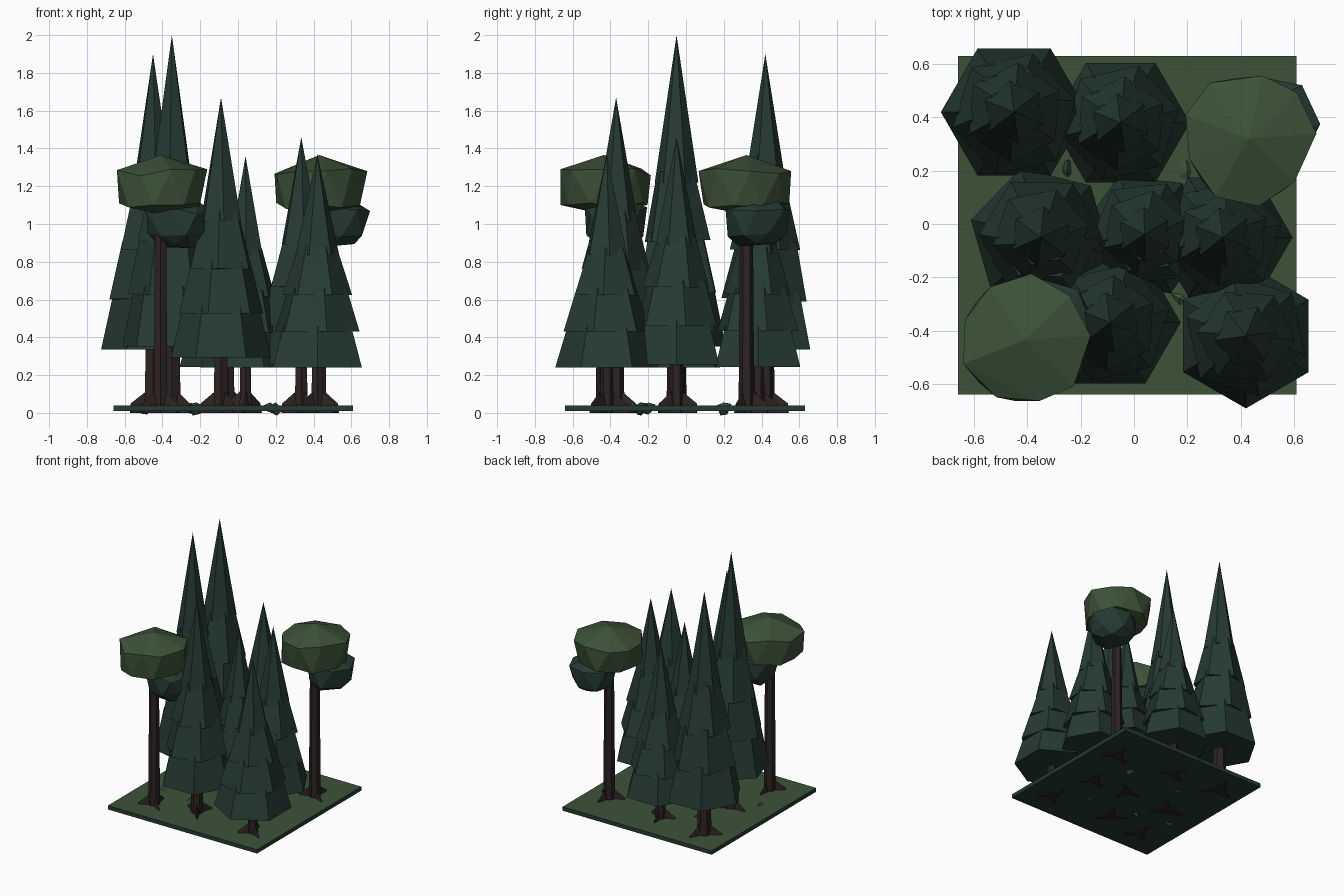
import bpy, bmesh, math, random
from mathutils import Matrix, Vector

random.seed(4)
cube = bpy.data.objects.get("Cube")
if cube:
    bpy.data.objects.remove(cube)


def material(name, colour):
    m = bpy.data.materials.new(name)
    m.use_nodes = True
    m.diffuse_color = (*colour, 1)
    m.node_tree.nodes["Principled BSDF"].inputs["Base Color"].default_value = (*colour, 1)
    return m


BARK = material("dark bark", (0.026, 0.016, 0.016))
PINE = material("dark pine green", (0.019, 0.043, 0.033))
LEAF = material("moss green", (0.045, 0.084, 0.039))


def finish(name, bm, *mats):
    bmesh.ops.recalc_face_normals(bm, faces=bm.faces)
    mesh = bpy.data.meshes.new(name)
    bm.to_mesh(mesh)
    bm.free()
    for m in mats:
        mesh.materials.append(m)
    obj = bpy.data.objects.new(name, mesh)
    bpy.context.collection.objects.link(obj)
    return obj


def frustum(bm, x, y, z0, z1, r0, r1, sides=6, turn=0, tilt=0):
    mat = (Matrix.Translation((x, y, (z0 + z1) / 2))
           @ Matrix.Rotation(tilt, 4, 'X')
           @ Matrix.Rotation(turn, 4, 'Z'))
    bmesh.ops.create_cone(bm, cap_ends=True, segments=sides, radius1=r0,
                          radius2=r1, depth=z1 - z0, matrix=mat)


def trunk(name, x, y, top, r):
    bm = bmesh.new()
    frustum(bm, x, y, 0, top, r, r * 0.8)
    # three root wedges leaning out from the base
    start = random.uniform(0, math.tau)
    for i in range(3):
        a = start + i * math.tau / 3 + random.uniform(-0.3, 0.3)
        out, side = Vector((math.cos(a), math.sin(a), 0)), Vector((-math.sin(a), math.cos(a), 0))
        base = Vector((x, y, 0)) + out * r * 0.6
        tip = base + out * (r * 0.9 + 0.05)
        points = [base + side * r * 0.5, base - side * r * 0.5, base + Vector((0, 0, 0.12)),
                  tip + side * 0.012, tip - side * 0.012, tip + Vector((0, 0, 0.05))]
        bmesh.ops.convex_hull(bm, input=[bm.verts.new(p) for p in points])
    finish(name, bm, BARK)


# ground slab: moss top, dark sides and underside
bm = bmesh.new()
bmesh.ops.create_cube(bm, size=1, matrix=Matrix.Translation((-0.025, -0.005, 0.025))
                      @ Matrix.Diagonal((1.27, 1.27, 0.03, 1)))
bm.normal_update()
for f in bm.faces:
    f.material_index = 1 if f.normal.z > 0.5 else 0
finish("ground", bm, PINE, LEAF)

# conifers: position, height, skirt radius, rotation in degrees
TIERS = [(0.176, 0.335, 1.0, 0.76), (0.315, 0.48, 0.86, 0.6),
         (0.455, 0.64, 0.68, 0.38), (0.61, 1.0, 0.43, 0.0)]
CONIFERS = [
    ("back_right", -0.45, 0.42, 1.90, 0.275, 90),
    ("back_middle", -0.05, 0.38, 1.38, 0.26, 90),
    ("middle_right", -0.35, -0.05, 2.00, 0.27, 76),
    ("centre", 0.04, -0.04, 1.36, 0.24, 84),
    ("middle_left", 0.335, -0.05, 1.46, 0.26, 90),
    ("front_middle", -0.09, -0.37, 1.67, 0.265, 90),
    ("front_left", 0.42, -0.42, 1.37, 0.272, 0),
]
for name, x, y, h, r, turn in CONIFERS:
    trunk(name + "_trunk", x, y, h * 0.3, 0.027 * h)
    bm = bmesh.new()
    for i, (z0, z1, r0, r1) in enumerate(TIERS):
        twist = math.radians(turn) + i * 0.22
        tilt = random.uniform(-0.05, 0.05) if 0 < i < 3 else 0
        frustum(bm, x, y, z0 * h, z1 * h, r0 * r, r1 * r, 6, twist, tilt)
    finish(name + "_conifer_foliage", bm, PINE)


def puff(name, x, y, rings, sides, mat):
    """Faceted crown: hull of staggered rings given as (z, radius)."""
    bm = bmesh.new()
    for k, (z, r) in enumerate(rings):
        for i in range(sides if r else 1):
            a = (i + k / 2) * math.tau / sides + random.uniform(-0.08, 0.08)
            wobble = r * random.uniform(0.96, 1.05)
            bm.verts.new((x + wobble * math.cos(a), y + wobble * math.sin(a),
                          z + random.uniform(-0.02, 0.02) * (r > 0)))
    bmesh.ops.convex_hull(bm, input=bm.verts[:])
    return finish(name, bm, mat)


# round trees: slim trunk, dark lower puff, broad moss crown
for name, x, y in [("front_right", -0.41, -0.435), ("back_left", 0.43, 0.32)]:
    trunk(name + "_trunk", x, y, 1.08, 0.042)
    puff(name + "_lower_puff", x + 0.09, y + 0.06,
         [(0.89, 0.1), (0.945, 0.155), (1.07, 0.172), (1.12, 0.1)], 7, PINE)
    puff(name + "_crown", x, y,
         [(1.05, 0.0), (1.095, 0.225), (1.275, 0.245), (1.365, 0.0)], 9, LEAF)

# low tufts set through the ground
for i, (x, y) in enumerate([(0.2, 0.2), (-0.22, -0.24), (0.17, -0.28),
                            (-0.25, 0.2), (-0.5, -0.2)]):
    puff("tuft_%d" % (i + 1), x, y, [(0.005, 0.02), (0.03, 0.04), (0.055, 0.0)],
         6, PINE if i % 2 else LEAF)
